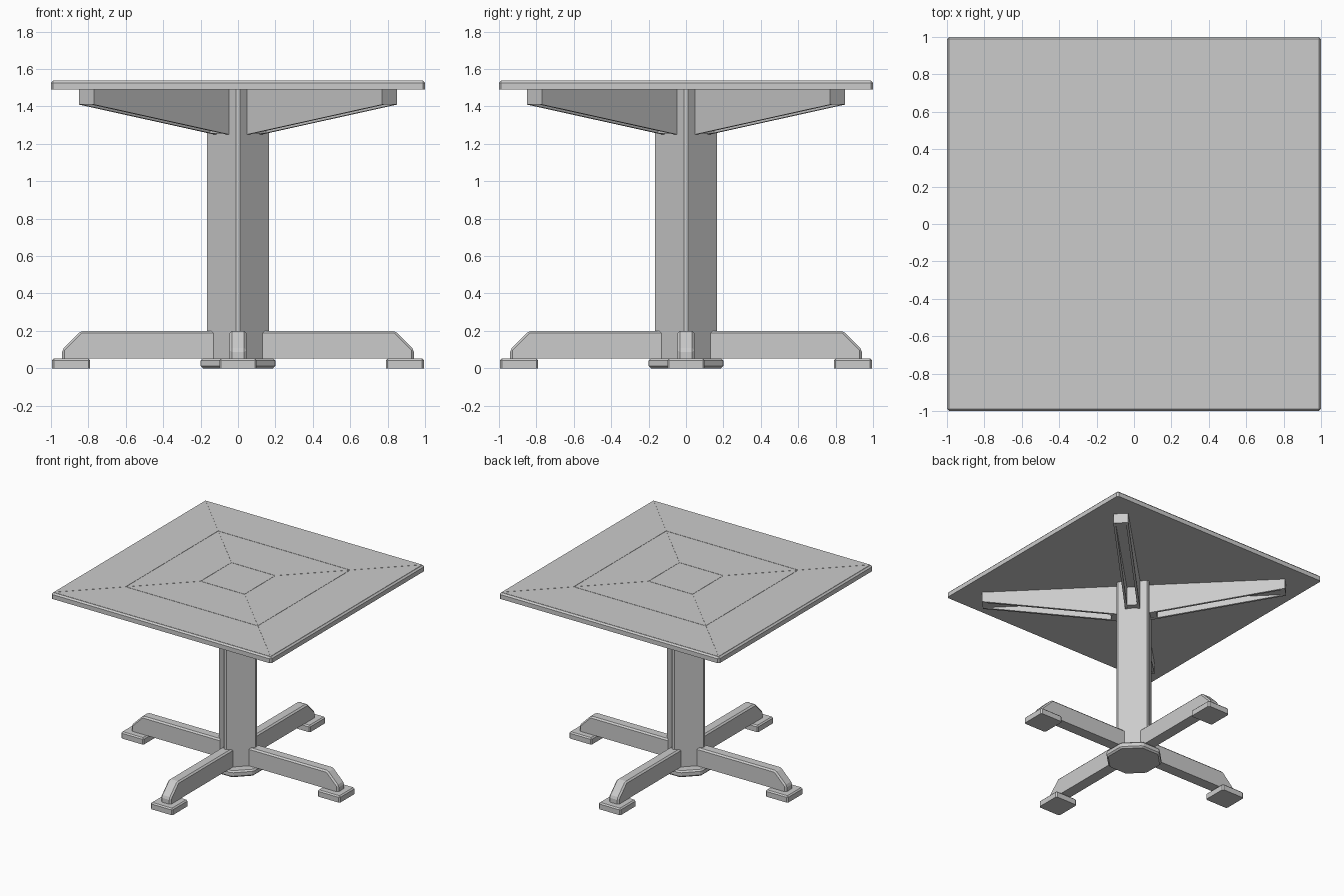
import bpy, bmesh
from math import pi, cos, sin
from mathutils import Matrix, Vector

cube = bpy.data.objects.get("Cube")
if cube:
    bpy.data.objects.remove(cube, do_unlink=True)

grey = bpy.data.materials.new("plain_grey")
grey.use_nodes = True
COLOUR = (0.6, 0.6, 0.6, 1)
grey.diffuse_color = COLOUR
grey.node_tree.nodes["Principled BSDF"].inputs["Base Color"].default_value = COLOUR


def prism(bm, outline, axis, start, end):
    """Extrude a 2D outline along axis: 'z' uses (x, y), 'y' uses (x, z)."""
    place = {"z": lambda a, b, d: (a, b, d), "y": lambda a, b, d: (a, d, b)}[axis]
    low = [bm.verts.new(place(a, b, start)) for a, b in outline]
    high = [bm.verts.new(place(a, b, end)) for a, b in outline]
    bm.faces.new(low)
    bm.faces.new(high)
    for i in range(len(low)):
        j = (i + 1) % len(low)
        bm.faces.new((low[i], low[j], high[j], high[i]))


def rect(x0, x1, y0, y1):
    return [(x0, y0), (x1, y0), (x1, y1), (x0, y1)]


def finish(bm, name, chamfer=0, keep=None, turn=0):
    """Chamfer the edges accepted by keep, turn about z and make the object."""
    bmesh.ops.recalc_face_normals(bm, faces=bm.faces)
    if chamfer:
        edges = [e for e in bm.edges if keep is None or keep(e)]
        bmesh.ops.bevel(bm, geom=edges, offset=chamfer, segments=1,
                        affect='EDGES', profile=0.5)
    bm.transform(Matrix.Rotation(turn, 4, 'Z'))
    mesh = bpy.data.meshes.new(name)
    bm.to_mesh(mesh)
    bm.free()
    mesh.materials.append(grey)
    obj = bpy.data.objects.new(name, mesh)
    bpy.context.collection.objects.link(obj)


def above(z):
    return lambda e: max(v.co.z for v in e.verts) > z


# Tabletop slab
TOP, UNDER = 1.54, 1.49
bm = bmesh.new()
prism(bm, rect(-1, 1, -1, 1), "z", UNDER, TOP - 0.002)
finish(bm, "tabletop", 0.012, above(UNDER + 0.01))

# Mitred panels on the tabletop, parted by hairline seams
GAP = 0.002
bm = bmesh.new()
c = 0.2 - GAP
prism(bm, rect(-c, c, -c, c), "z", TOP - 0.002, TOP)
for inner, outer in ((0.2, 0.6), (0.6, 0.988)):
    a, b = inner + GAP, outer - GAP
    for k in range(4):
        turn = Matrix.Rotation(k * pi / 2, 2)
        shape = [(a - GAP, a), (b - GAP, b), (GAP - b, b), (GAP - a, a)]
        prism(bm, [tuple(turn @ Vector(p)) for p in shape], "z", TOP - 0.002, TOP)
finish(bm, "tabletop_panels")

# Square column set diagonally
SIDE = 0.124
bm = bmesh.new()
prism(bm, rect(-SIDE, SIDE, -SIDE, SIDE), "z", 0.05, UNDER)
finish(bm, "column", 0.014, lambda e: abs(e.verts[0].co.z - e.verts[1].co.z) > 1, pi / 4)

# Octagonal hub plate
bm = bmesh.new()
r = 0.2 / cos(pi / 8)
prism(bm, [(r * cos((i + 0.5) * pi / 4), r * sin((i + 0.5) * pi / 4)) for i in range(8)],
      "z", 0, 0.053)
finish(bm, "hub_plate", 0.012)

# Four legs with sloping ends, and their pads
leg = [(0.08, 0.053), (0.94, 0.053), (0.94, 0.1), (0.84, 0.2), (0.08, 0.2)]
for k, side in enumerate(("left", "back", "right", "front")):
    bm = bmesh.new()
    prism(bm, leg, "y", -0.045, 0.045)
    finish(bm, side + "_leg", 0.012,
           lambda e: max(v.co.z for v in e.verts) > 0.06 and max(v.co.x for v in e.verts) > 0.1,
           k * pi / 2)
    bm = bmesh.new()
    prism(bm, rect(0.79, 0.995, -0.1, 0.1), "z", 0, 0.053)
    finish(bm, side + "_pad", 0.01, above(0.01), k * pi / 2)

# Four diagonal brackets: a top bar, two tapering cheeks and an inner block
HALF, REACH, LIP, LOW, WALL = 0.0565, 1.146, 1.41, 1.25, 0.018
cheek = [(SIDE, LOW), (REACH, LIP), (REACH, UNDER), (SIDE, UNDER)]
for k, side in enumerate(("back_left", "back_right", "front_right", "front_left")):
    bm = bmesh.new()
    prism(bm, cheek, "y", -HALF, WALL - HALF)
    prism(bm, cheek, "y", HALF - WALL, HALF)
    prism(bm, rect(SIDE, REACH, LIP, UNDER), "y", WALL - HALF, HALF - WALL)
    prism(bm, rect(SIDE, SIDE + 0.05, LOW + 0.005, LIP), "y", WALL - HALF, HALF - WALL)
    finish(bm, side + "_bracket", turn=pi / 4 + k * pi / 2)
